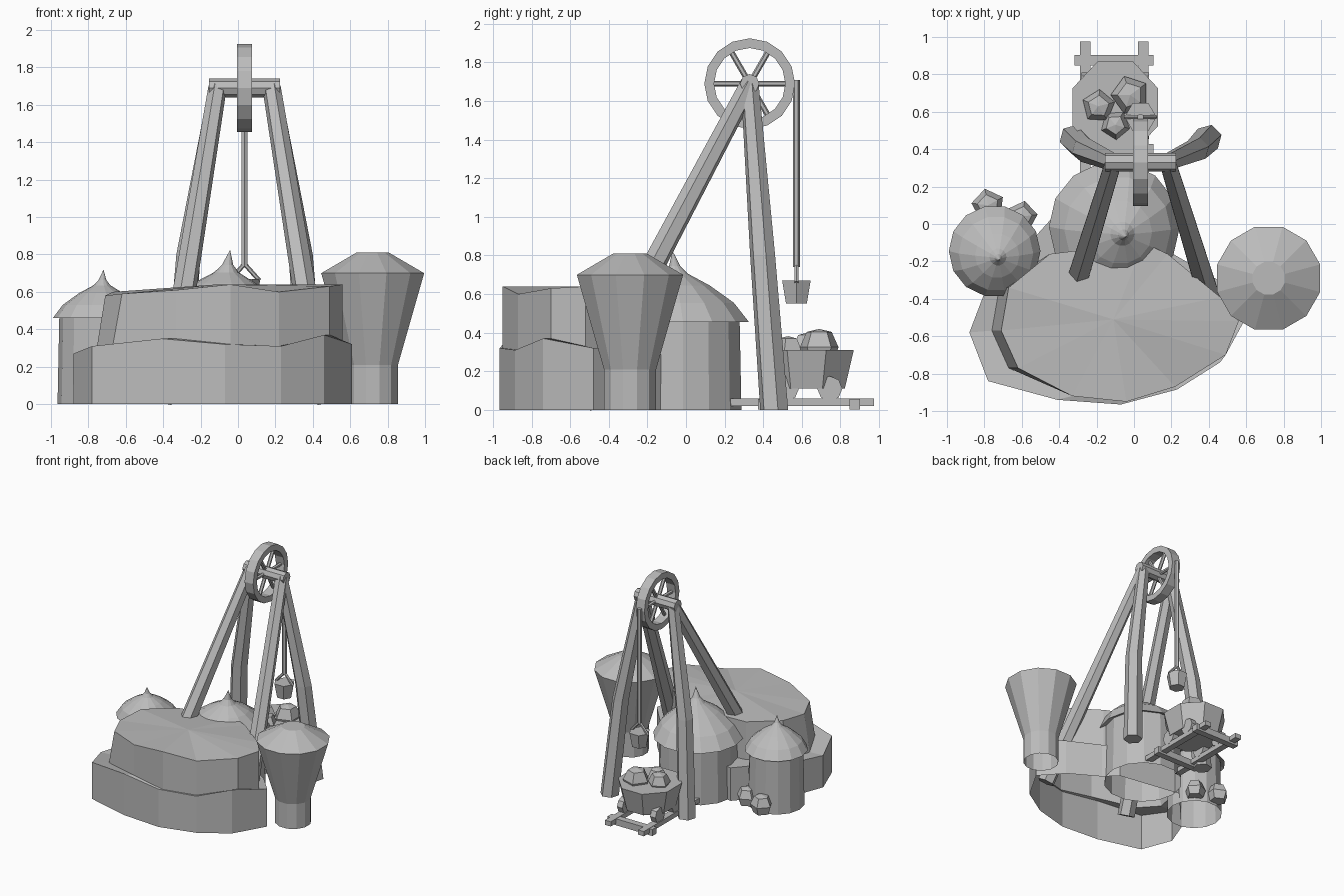
import bpy, bmesh, math
from mathutils import Vector, Matrix

old = bpy.data.objects.get("Cube")
if old:
    bpy.data.objects.remove(old)

grey = bpy.data.materials.new("plain grey")
grey.use_nodes = True
tone = (0.5, 0.5, 0.5, 1)
grey.diffuse_color = tone
grey.node_tree.nodes["Principled BSDF"].inputs["Base Color"].default_value = tone


def finish(bm, name):
    bmesh.ops.recalc_face_normals(bm, faces=bm.faces)
    mesh = bpy.data.meshes.new(name)
    bm.to_mesh(mesh)
    bm.free()
    mesh.materials.append(grey)
    obj = bpy.data.objects.new(name, mesh)
    bpy.context.collection.objects.link(obj)
    return obj


def loft(name, rings, bottom=False, peak=None, top=False, closed=False):
    """Skin a stack of rings; optionally cap them or fan the last to a peak."""
    bm = bmesh.new()
    loops = [[bm.verts.new(p) for p in ring] for ring in rings]
    n = len(loops[0])
    pairs = list(zip(loops, loops[1:]))
    if closed:
        pairs.append((loops[-1], loops[0]))
    for a, b in pairs:
        for i in range(n):
            j = (i + 1) % n
            bm.faces.new((a[i], a[j], b[j], b[i]))
    if bottom:
        bm.faces.new(loops[0])
    if top:
        bm.faces.new(loops[-1])
    if peak:
        tip = bm.verts.new(peak)
        for i in range(n):
            bm.faces.new((loops[-1][i], loops[-1][(i + 1) % n], tip))
    return finish(bm, name)


def circle(x, y, z, r, sides, turn=0.0, stretch=1.0):
    steps = [math.tau * (i + turn) / sides for i in range(sides)]
    return [(x + r * math.cos(a), y + r * stretch * math.sin(a), z) for a in steps]


def bar(name, start, end, r1, r2=None, sides=6):
    """Tapered prism between two points."""
    start, end = Vector(start), Vector(end)
    axis = end - start
    bm = bmesh.new()
    place = Matrix.Translation((start + end) / 2) @ axis.to_track_quat("Z", "Y").to_matrix().to_4x4()
    bmesh.ops.create_cone(bm, cap_ends=True, segments=sides, radius1=r1,
                          radius2=r2 or r1, depth=axis.length, matrix=place)
    return finish(bm, name)


def box(name, centre, size):
    bm = bmesh.new()
    bmesh.ops.create_cube(bm, size=1, matrix=Matrix.Translation(centre) @ Matrix.Diagonal((*size, 1)))
    return finish(bm, name)


# Stepped rock terrace: one hollow shell with a ledge, open underneath
lower = [(-.88, -.58, .27), (-.78, -.84, .31), (-.41, -.94, .35), (-.07, -.965, .32),
         (.23, -.885, .31), (.46, -.74, .37), (.61, -.48, .32), (.45, -.3, .3),
         (.2, -.155, .29), (.1, -.055, .28), (-.44, .03, .28), (-.8, -.37, .28)]
upper = [(-.71, -.57, .58), (-.62, -.77, .59), (-.33, -.92, .61), (-.04, -.95, .64),
         (.22, -.87, .6), (.49, -.7, .63), (.56, -.52, .64), (.46, -.39, .64),
         (.18, -.16, .62), (.05, -.1, .62), (-.45, -.16, .6), (-.67, -.34, .6)]
ground = [(x, y, 0) for x, y, z in lower]
foot = [(x - (.05 if x < -.5 else 0), y, low[2]) for (x, y, z), low in zip(upper, lower)]
loft("rock_terrace", [ground, lower, foot, upper], peak=(-.11, -.51, .64))

# Silo: stem, flared hopper and truncated roof
silo = [(.14, 0), (.14, .21), (.285, .7), (.09, .81)]
loft("silo", [circle(.72, -.29, z, r, 12, .5) for r, z in silo], top=True)


# Round huts with leaning bell roofs
def hut(name, x, y, size, base, lean):
    wall = .3 * size + .01
    loft(name + "_wall", [circle(x, y, 0, wall, 14), circle(x, y, base + .03, wall - .01, 14)])
    profile = [(.28, .03), (.35, 0), (.285, .1), (.17, .19), (.065, .25), (.03, .29)]
    rings = [circle(x + lean[0] * h * size, y + lean[1] * h * size, base + h * size, r * size, 14)
             for r, h in profile]
    tip = .37 * size
    loft(name + "_roof", rings, peak=(x + lean[0] * tip, y + lean[1] * tip, base + tip))


hut("middle_hut", -.105, -.015, 1, .455, (.17, -.15))
hut("side_hut", -.745, -.145, .7, .46, (.1, -.18))

# Winding tower: mirrored legs, axle and spoked wheel
mid, deep, high = .035, .33, 1.69
for side, label in ((1, "left"), (-1, "right")):
    head = (mid + side * .145, deep, high)
    bar(label + "_front_leg", (mid + side * .415, -.55, .03), head, .07, .05)
    bow = [(.36, .457, 0, .075), (.3, .397, .8, .067), (.145, deep, high, .048)]
    loft(label + "_back_leg", [circle(mid + side * x, y, z, r, 6, .25) for x, y, z, r in bow],
         bottom=True, top=True)
bar("axle", (mid - .19, deep, high), (mid + .19, deep, high), .05, sides=8)


def wheel_ring(x, r, sides=16):
    return [(x, deep + b, high + c) for b, c, _ in circle(0, 0, 0, r, sides)]


loft("wheel_rim", [wheel_ring(mid + s * .04, r) for s, r in ((-1, .185), (-1, .235), (1, .235), (1, .185))],
     closed=True)
for k in range(3):
    a = math.pi * k / 3
    arm = Vector((0, math.cos(a), math.sin(a))) * .19
    centre = Vector((mid, deep, high))
    bar("wheel_spoke", centre - arm, centre + arm, .015)

# Rope and hanging bucket
rope = .572
bar("rope", (mid, rope, .74), (mid, rope, 1.71), .018)
loft("bucket", [circle(mid, rope, z, r, 6) for r, z in ((.062, .55), (.085, .67))],
     bottom=True, top=True)
for side in (-1, 1):
    bar("bucket_handle", (mid + side * .08, rope, .66), (mid, rope, .75), .012)

# Rail track
for x in (-.26, .05):
    box("rail", (x, .6, .04), (.055, .75, .04))
for y in (.4, .875):
    box("sleeper", (-.107, y, .03), (.42, .055, .055))

# Ore cart: filled tapered tub and four wheels
cart = (-.1, .625)
loft("cart_tub", [circle(*cart, z, r, 8, .5, 1.07) for r, z in ((.2, .11), (.247, .31))],
     bottom=True, top=True)
for side in (-1, 1):
    for y in (.52, .745):
        x = cart[0] + side * .155
        bar("cart_wheel", (x - .025, y, .11), (x + .025, y, .11), .065, sides=8)


# Ore lumps in the cart and on the ground
def lump(x, y, z, r, turn):
    shape = [(.75, -.75), (1, 0), (.65, .75)]
    loft("ore_lump", [circle(x, y, z + h * r, r * w, 5, turn) for w, h in shape],
         bottom=True, peak=(x, y, z + r * .9))


for spot in ((-.19, .63, .32, .09, .2), (-.02, .69, .325, .105, .5), (-.1, .53, .31, .08, .8),
             (-.78, .1, .09, .09, .4), (-.6, .04, .09, .085, .1)):
    lump(*spot)
